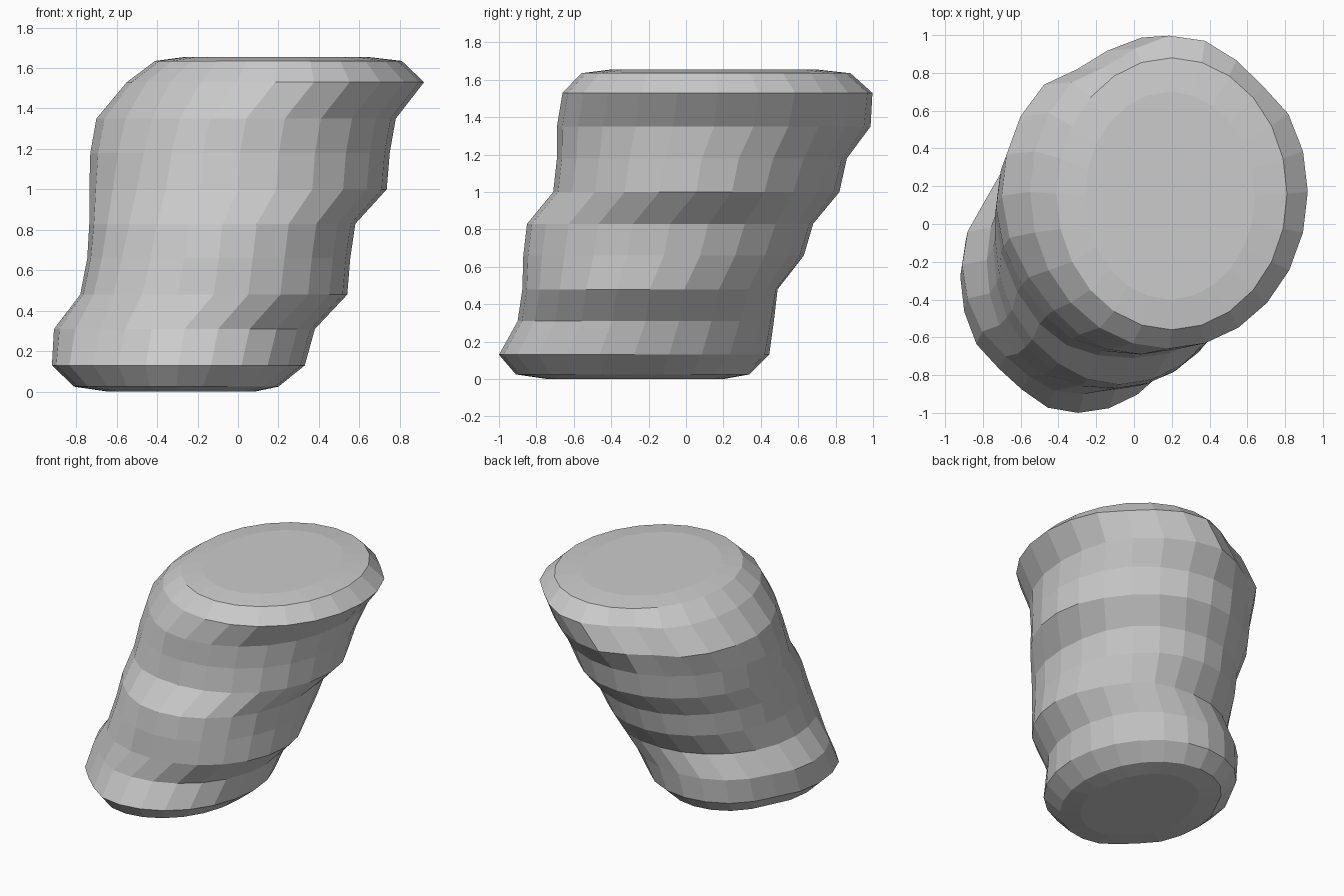
import bpy, bmesh, math

if "Cube" in bpy.data.objects:
    bpy.data.objects.remove(bpy.data.objects["Cube"])

# Cross-section rings: z, x min, x max, y min, y max
RINGS = [
    (0.00, -0.64, 0.08, -0.74, 0.20),
    (0.025, -0.81, 0.20, -0.91, 0.34),
    (0.13, -0.92, 0.33, -1.00, 0.445),
    (0.31, -0.91, 0.38, -0.90, 0.47),
    (0.48, -0.78, 0.54, -0.875, 0.49),
    (0.66, -0.745, 0.555, -0.87, 0.63),
    (0.83, -0.735, 0.58, -0.85, 0.68),
    (1.00, -0.735, 0.735, -0.71, 0.82),
    (1.18, -0.73, 0.75, -0.69, 0.86),
    (1.35, -0.70, 0.78, -0.69, 0.99),
    (1.53, -0.55, 0.92, -0.66, 1.00),
    (1.635, -0.41, 0.81, -0.56, 0.88),
    (1.655, -0.26, 0.64, -0.40, 0.70),
]
LOW, HIGH = RINGS[2], RINGS[10]
SIDES = 24
# Worn spots: lowest z, highest z, direction in degrees, depth
DENTS = [(1.30, 1.60, 115, 0.09), (1.45, 1.60, 50, 0.05),
         (0.00, 0.35, 232, 0.06), (0.00, 0.35, 148, 0.05)]


def ellipse_point(ring, ang):
    """Point on the ellipse filling the ring's extents."""
    _, x0, x1, y0, y1 = ring
    return ((x0 + x1) / 2 + (x1 - x0) / 2 * math.cos(ang),
            (y0 + y1) / 2 + (y1 - y0) / 2 * math.sin(ang))


def ring_point(ring, ang):
    """Stepped on the four sides, straighter along the lean direction."""
    z = ring[0]
    x, y = ellipse_point(ring, ang)
    if LOW[0] < z < HIGH[0]:
        t = (z - LOW[0]) / (HIGH[0] - LOW[0])
        lean = [p + (q - p) * t for p, q in zip(LOW, HIGH)]
        lx, ly = ellipse_point(lean, ang)
        w = 0.6 * max(0.0, math.sin(2 * ang)) ** 2
        x, y = x + (lx - x) * w, y + (ly - y) * w
    cx, cy = (ring[1] + ring[2]) / 2, (ring[3] + ring[4]) / 2
    for z0, z1, deg, depth in DENTS:
        if z0 <= z <= z1:
            k = 1 - depth * math.exp(-((math.degrees(ang) - deg) / 14) ** 2)
            x, y = cx + (x - cx) * k, cy + (y - cy) * k
    return x, y, z


def loft(name, rings, sides):
    """Skin the stack of rings and cap both ends."""
    bm = bmesh.new()
    loops = [[bm.verts.new(ring_point(r, 2 * math.pi * i / sides))
              for i in range(sides)] for r in rings]
    for low, high in zip(loops, loops[1:]):
        for i in range(sides):
            j = (i + 1) % sides
            bm.faces.new((low[i], low[j], high[j], high[i]))
    bm.faces.new(loops[0][::-1])
    bm.faces.new(loops[-1])
    bmesh.ops.recalc_face_normals(bm, faces=bm.faces)
    mesh = bpy.data.meshes.new(name)
    bm.to_mesh(mesh)
    bm.free()
    obj = bpy.data.objects.new(name, mesh)
    bpy.context.collection.objects.link(obj)
    return obj


# Leaning rough column with flat facets
loft("leaning_stump", RINGS, SIDES)
